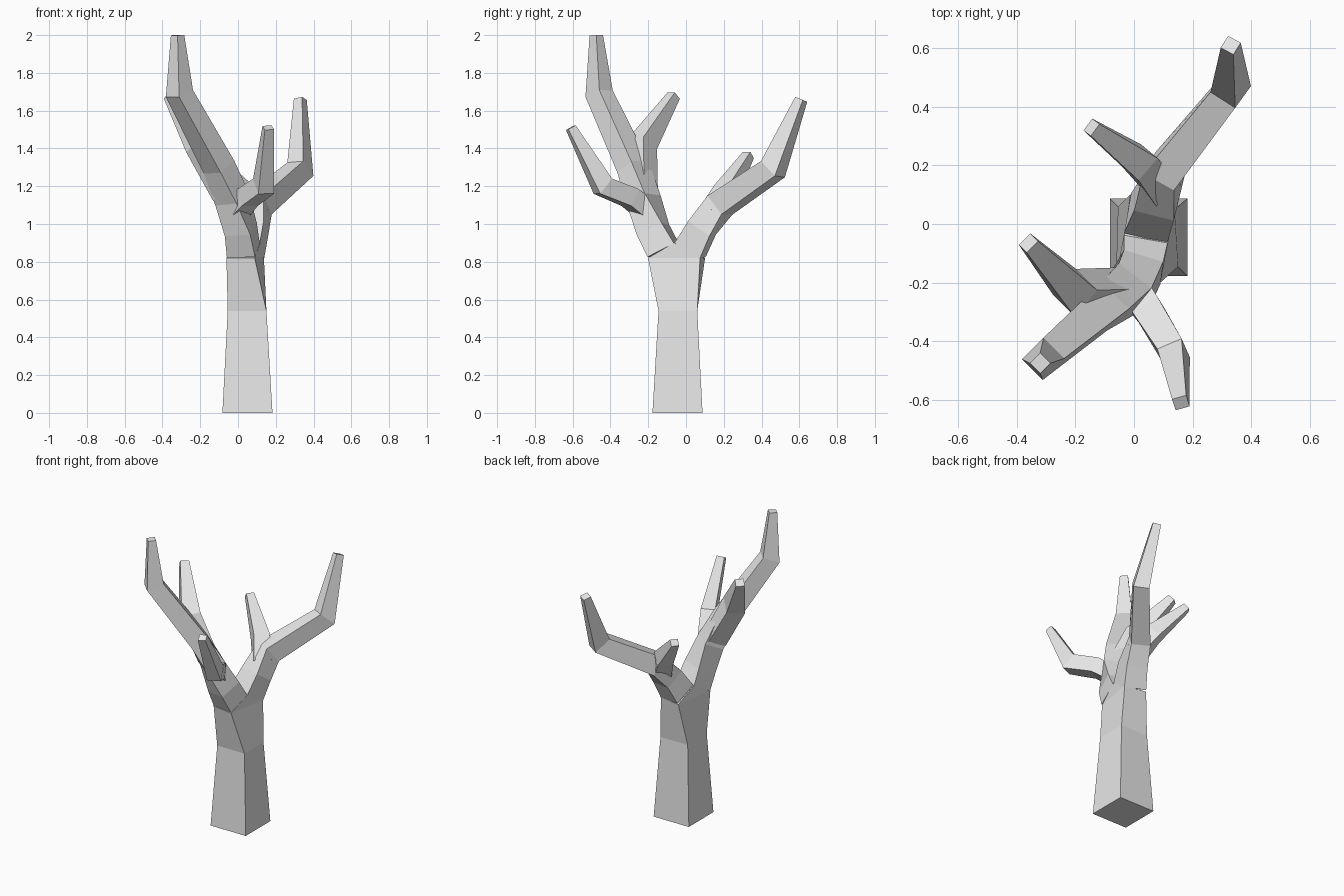
import bpy
import bmesh
from math import cos, sin, radians
from mathutils import Vector

cube = bpy.data.objects.get("Cube")
if cube:
    bpy.data.objects.remove(cube, do_unlink=True)

GREY = (0.8, 0.8, 0.8, 1.0)
bark = bpy.data.materials.new("grey_bark")
bark.use_nodes = True
bark.diffuse_color = GREY
for node in bark.node_tree.nodes:
    if node.type == "BSDF_PRINCIPLED":
        node.inputs["Base Color"].default_value = GREY


def limb(name, rings, upright=False):
    """Loft a four-sided limb; each ring is x, y, z, width, depth, turn."""
    points = [Vector(r[:3]) for r in rings]
    bm = bmesh.new()
    loops = []
    for i, (x, y, z, width, depth, turn) in enumerate(rings):
        # Square each ring to the bend of the path
        tangent = Vector((0, 0, 0))
        if i > 0:
            tangent += (points[i] - points[i - 1]).normalized()
        if i < len(points) - 1:
            tangent += (points[i + 1] - points[i]).normalized()
        tangent = Vector((0, 0, 1)) if upright else tangent.normalized()
        side = Vector((cos(radians(turn)), sin(radians(turn)), 0))
        out = tangent.cross(side).normalized()
        side = out.cross(tangent)
        loops.append([
            bm.verts.new(points[i] + side * a * width / 2 + out * b * depth / 2)
            for a, b in ((-1, -1), (1, -1), (1, 1), (-1, 1))
        ])
    for low, high in zip(loops, loops[1:]):
        for k in range(4):
            n = (k + 1) % 4
            bm.faces.new((low[k], low[n], high[n], high[k]))
    bm.faces.new(loops[0][::-1])
    bm.faces.new(loops[-1])
    bmesh.ops.recalc_face_normals(bm, faces=bm.faces[:])
    mesh = bpy.data.meshes.new(name)
    bm.to_mesh(mesh)
    bm.free()
    mesh.materials.append(bark)
    obj = bpy.data.objects.new(name, mesh)
    bpy.context.collection.objects.link(obj)
    return obj


# Trunk, closing to a ridge at the fork
limb("trunk", [
    (0.05, -0.045, 0, 0.265, 0.265, 0),
    (0.048, -0.043, 0.54, 0.205, 0.205, 0),
    (0.038, -0.05, 0.82, 0.152, 0.28, -10),
    (0.042, -0.05, 0.9, 0.152, 0.002, -10),
], upright=True)

# Front limb, sweeping to the tallest tip
limb("front_limb", [
    (0.028, -0.12, 0.86, 0.152, 0.16, -10),
    (0.015, -0.175, 0.97, 0.14, 0.15, -15),
    (-0.03, -0.225, 1.13, 0.14, 0.13, -35),
    (-0.1, -0.28, 1.3, 0.13, 0.12, -45),
    (-0.31, -0.46, 1.69, 0.1, 0.11, -45),
    (-0.32, -0.475, 2.0, 0.05, 0.05, -45),
])

# Back limb, reaching outward and then up
limb("back_limb", [
    (0.052, 0.02, 0.86, 0.152, 0.16, -10),
    (0.08, 0.085, 0.98, 0.14, 0.14, -12),
    (0.105, 0.18, 1.1, 0.12, 0.13, -30),
    (0.33, 0.46, 1.29, 0.1, 0.12, -36),
    (0.33, 0.61, 1.66, 0.05, 0.05, -32),
])

# Side branches
limb("front_right_branch", [
    (-0.06, -0.23, 1.16, 0.12, 0.11, 45),
    (-0.2, -0.235, 1.42, 0.12, 0.12, 45),
    (-0.36, -0.065, 1.68, 0.055, 0.05, 45),
])
limb("front_left_branch", [
    (-0.01, -0.21, 1.07, 0.11, 0.1, 30),
    (0.05, -0.295, 1.14, 0.1, 0.1, 32),
    (0.135, -0.44, 1.2, 0.09, 0.105, 24),
    (0.16, -0.61, 1.51, 0.05, 0.045, 18),
])
limb("back_right_branch", [
    (0.09, 0.13, 1.04, 0.11, 0.11, 40),
    (0.02, 0.21, 1.17, 0.1, 0.1, 50),
    (-0.145, 0.33, 1.365, 0.05, 0.045, 53),
])
